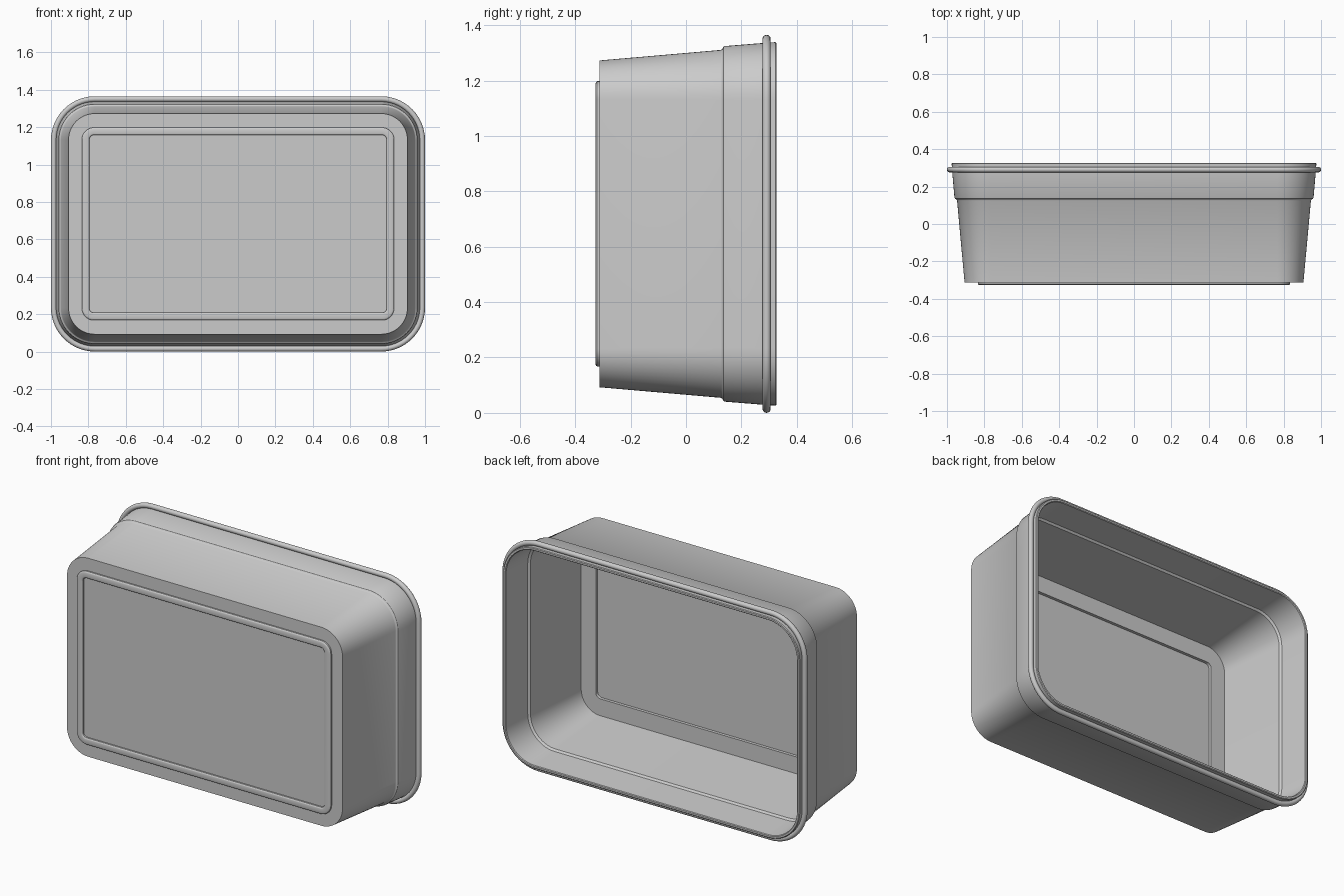
import bpy, bmesh, math

cube = bpy.data.objects.get("Cube")
if cube:
    bpy.data.objects.remove(cube, do_unlink=True)

CZ = 0.6825      # height of the tub's axis
SEG = 14         # segments per rounded corner

grey = bpy.data.materials.new("light grey plastic")
grey.use_nodes = True
colour = (0.6, 0.6, 0.6, 1)
grey.diffuse_color = colour
grey.node_tree.nodes["Principled BSDF"].inputs["Base Color"].default_value = colour


def rounded_ring(bm, y, hx, hz, r):
    """Rounded rectangle in the xz plane at depth y."""
    ring = []
    for k, (sx, sz) in enumerate([(1, 1), (-1, 1), (-1, -1), (1, -1)]):
        for i in range(SEG + 1):
            a = math.pi / 2 * (k + i / SEG)
            ring.append(bm.verts.new((sx * (hx - r) + r * math.cos(a), y,
                                      CZ + sz * (hz - r) + r * math.sin(a))))
    return ring


def loft(name, sections, closed=False):
    """Skin consecutive rounded rectangles; cap the ends unless closed."""
    bm = bmesh.new()
    rings = [rounded_ring(bm, *s) for s in sections]
    pairs = list(zip(rings, rings[1:]))
    if closed:
        pairs.append((rings[-1], rings[0]))
    else:
        bm.faces.new(rings[0])
        bm.faces.new(rings[-1])
    n = len(rings[0])
    for a, b in pairs:
        for i in range(n):
            j = (i + 1) % n
            bm.faces.new((a[i], a[j], b[j], b[i]))
    bmesh.ops.recalc_face_normals(bm, faces=bm.faces)
    mesh = bpy.data.meshes.new(name)
    bm.to_mesh(mesh)
    bm.free()
    mesh.materials.append(grey)
    ob = bpy.data.objects.new(name, mesh)
    bpy.context.collection.objects.link(ob)
    bpy.ops.object.select_all(action='DESELECT')
    ob.select_set(True)
    bpy.context.view_layer.objects.active = ob
    bpy.ops.object.shade_smooth_by_angle(angle=math.radians(35))
    return ob


# Tub shell: outside base panel, foot, walls, lip, then back down the inside
loft("tub_shell", [
    (-0.312, 0.795, 0.475, 0.025),   # recessed base panel
    (-0.322, 0.795, 0.475, 0.025),   # foot ridge
    (-0.326, 0.799, 0.479, 0.029),
    (-0.327, 0.803, 0.483, 0.033),
    (-0.327, 0.826, 0.506, 0.056),
    (-0.325, 0.832, 0.512, 0.062),
    (-0.321, 0.835, 0.515, 0.065),
    (-0.312, 0.835, 0.515, 0.065),
    (-0.312, 0.906, 0.590, 0.140),   # outer base edge
    (0.126, 0.946, 0.628, 0.180),    # lower wall
    (0.131, 0.949, 0.631, 0.183),    # soft shoulder
    (0.135, 0.957, 0.639, 0.191),
    (0.141, 0.960, 0.642, 0.194),
    (0.290, 0.973, 0.654, 0.207),    # upper wall
    (0.323, 0.975, 0.656, 0.209),    # lip
    (0.327, 0.971, 0.652, 0.205),
    (0.327, 0.961, 0.642, 0.195),
    (0.323, 0.957, 0.638, 0.191),
    (0.141, 0.942, 0.624, 0.176),    # inner upper wall
    (0.131, 0.931, 0.613, 0.165),
    (-0.288, 0.891, 0.575, 0.125),   # inner lower wall
    (-0.288, 0.795, 0.475, 0.030),   # inner floor border
    (-0.306, 0.795, 0.475, 0.030),   # inner floor panel
])

# Rolled bead around the mouth
R = 0.015
bead = []
for i in range(14):
    a = 2 * math.pi * i / 14
    d = 0.985 - 1 + R * math.cos(a)
    bead.append((0.291 + R * math.sin(a), 1 + d, 0.6825 + d, 0.235 + d))
loft("rim_bead", bead, closed=True)
